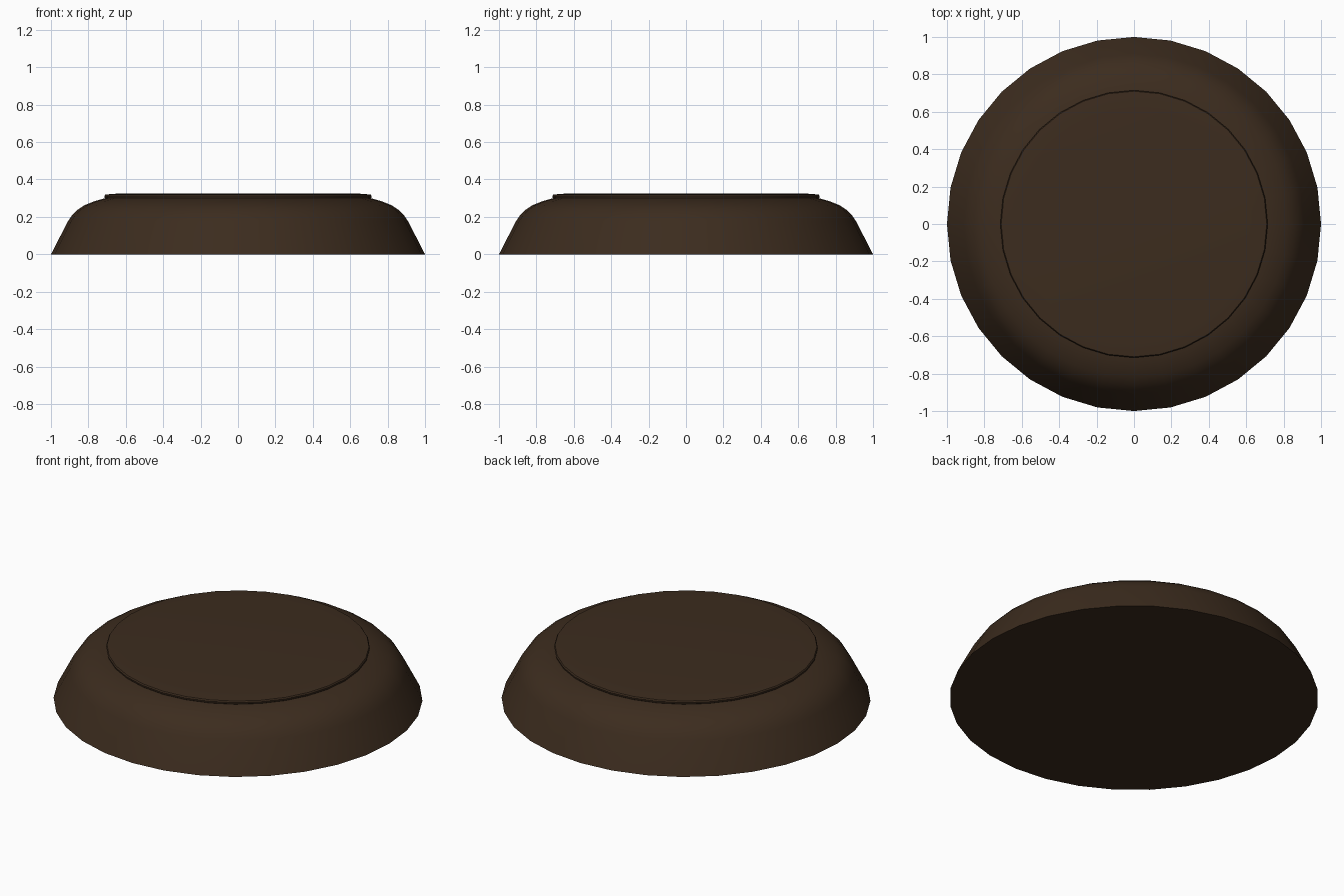
import bpy, bmesh
from math import cos, sin, tau, radians

if "Cube" in bpy.data.objects:
    bpy.data.objects.remove(bpy.data.objects["Cube"])

SIDES = 32

brown = bpy.data.materials.new("dark_brown")
brown.diffuse_color = (0.045, 0.025, 0.013, 1)
brown.use_nodes = True
brown.node_tree.nodes["Principled BSDF"].inputs["Base Color"].default_value = brown.diffuse_color


def lathe(name, profile):
    """Closed solid of revolution from (radius, height) points, bottom to top."""
    bm = bmesh.new()
    rings = [[bm.verts.new((r * cos(tau * i / SIDES), r * sin(tau * i / SIDES), z))
              for i in range(SIDES)] for r, z in profile]
    for low, high in zip(rings, rings[1:]):
        for i in range(SIDES):
            j = (i + 1) % SIDES
            bm.faces.new((low[i], low[j], high[j], high[i]))
    bm.faces.new(rings[0][::-1])
    bm.faces.new(rings[-1])
    mesh = bpy.data.meshes.new(name)
    bm.to_mesh(mesh)
    bm.free()
    mesh.materials.append(brown)
    obj = bpy.data.objects.new(name, mesh)
    bpy.context.collection.objects.link(obj)
    bpy.ops.object.select_all(action='DESELECT')
    obj.select_set(True)
    bpy.context.view_layer.objects.active = obj
    bpy.ops.object.shade_smooth_by_angle(angle=radians(35))
    return obj


# Flared base with a rounded shoulder
lathe("base_body", [(1.0, 0), (0.91, 0.175), (0.89, 0.205), (0.86, 0.237),
                    (0.82, 0.263), (0.77, 0.283), (0.71, 0.30), (0.66, 0.302)])

# Thin raised pad on top
lathe("top_pad", [(0.70, 0.29), (0.713, 0.302), (0.715, 0.312), (0.71, 0.319),
                  (0.68, 0.322), (0.62, 0.326)])
